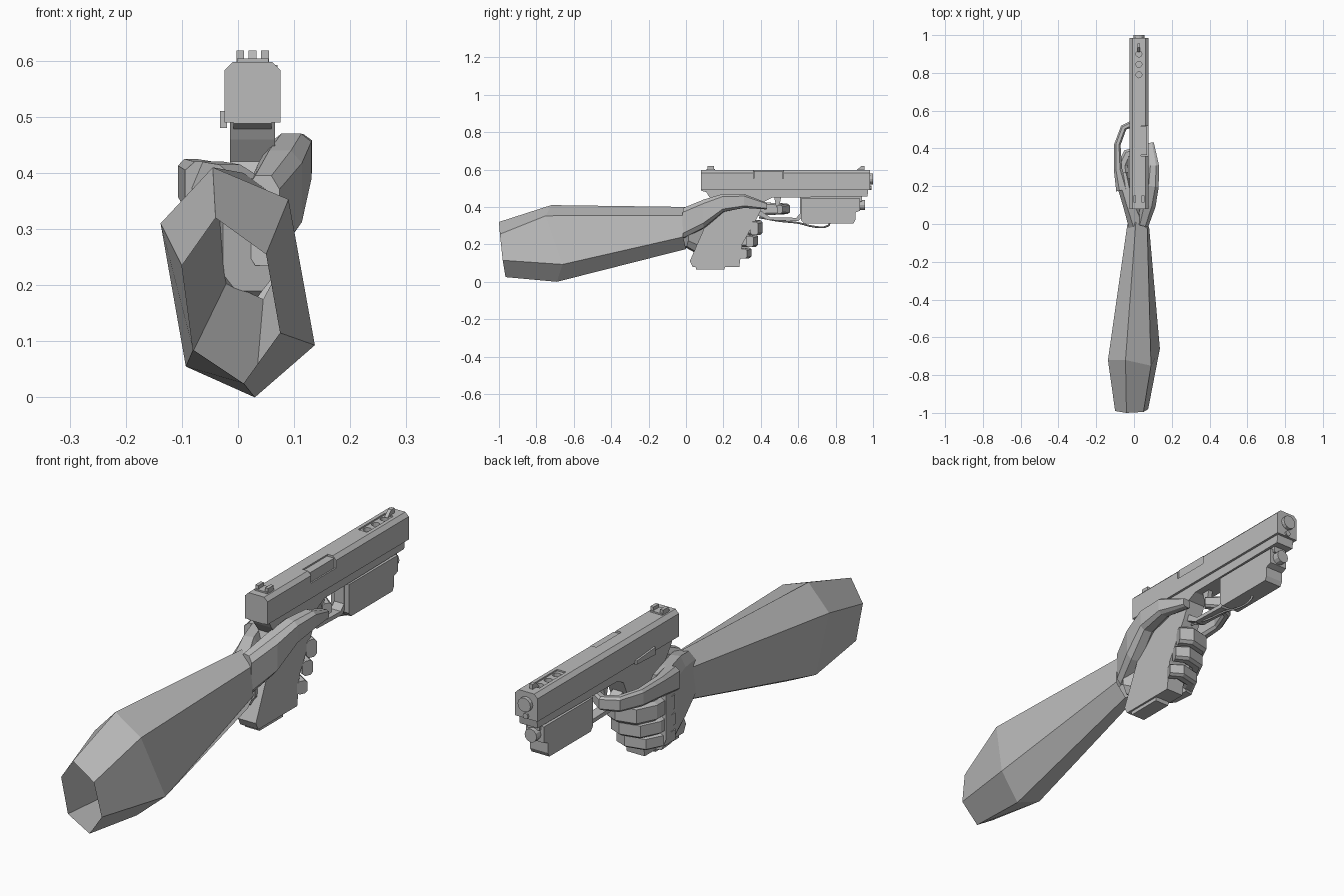
import bpy, bmesh, math
from mathutils import Vector

cube = bpy.data.objects.get("Cube")
if cube:
    bpy.data.objects.remove(cube)

grey = bpy.data.materials.new("plain_grey")
grey.use_nodes = True
grey.diffuse_color = (0.5, 0.5, 0.5, 1)
grey.node_tree.nodes["Principled BSDF"].inputs["Base Color"].default_value = (0.5, 0.5, 0.5, 1)

CX = 0.026  # middle plane of the pistol


def loft(name, rings, cap_start=True, cap_end=True):
    """Join rings of equal point count into one flat shaded object."""
    bm = bmesh.new()
    loops = [[bm.verts.new(p) for p in ring] for ring in rings]
    n = len(loops[0])
    for a, b in zip(loops, loops[1:]):
        for i in range(n):
            j = (i + 1) % n
            bm.faces.new((a[i], a[j], b[j], b[i]))
    if cap_start:
        bm.faces.new(loops[0][::-1])
    if cap_end:
        bm.faces.new(loops[-1])
    bmesh.ops.recalc_face_normals(bm, faces=bm.faces)
    mesh = bpy.data.meshes.new(name)
    bm.to_mesh(mesh)
    bm.free()
    mesh.materials.append(grey)
    obj = bpy.data.objects.new(name, mesh)
    bpy.context.collection.objects.link(obj)
    return obj


def side_prism(name, profile, half, cx=CX):
    """Extrude a (y, z) profile across x."""
    return loft(name, [[(cx + s * half, y, z) for y, z in profile] for s in (-1, 1)])


def box(name, x, y, z):
    return loft(name, [[(x[0], b, c), (x[1], b, c), (x[1], b, d), (x[0], b, d)]
                       for b in y for c, d in (z,)])


def rod(name, centre, radius, length, axis="Y", sides=12):
    """Cylinder starting at centre and running along y or z."""
    rings = []
    for t in (0, length):
        ring = []
        for i in range(sides):
            a = math.tau * i / sides
            u, v = radius * math.cos(a), radius * math.sin(a)
            off = (u, t, v) if axis == "Y" else (u, v, t)
            ring.append(Vector(centre) + Vector(off))
        rings.append(ring)
    return loft(name, rings)


def limb(name, path):
    """Loft upright bevelled sections along (x, y, z, half thickness, half height)."""
    pts = [Vector(p[:3]) for p in path]
    rings = []
    for i, (x, y, z, t, h) in enumerate(path):
        d = pts[min(i + 1, len(pts) - 1)] - pts[max(i - 1, 0)]
        side = Vector((d.y, -d.x, 0)).normalized()
        shape = ((-1, -.7), (-.5, -1), (.5, -1), (1, -.7), (1, .7), (.5, 1), (-.5, 1), (-1, .7))
        rings.append([pts[i] + side * (u * t) + Vector((0, 0, v * h)) for u, v in shape])
    return loft(name, rings)


def cut(target, cutters):
    for c in cutters:
        mod = target.modifiers.new("cut", "BOOLEAN")
        mod.object, mod.solver = c, "EXACT"
        c.hide_render = True
        bpy.context.view_layer.objects.active = target
        bpy.ops.object.modifier_apply(modifier=mod.name)
        bpy.data.objects.remove(c)


# Forearm: open hexagonal sleeve
sleeve_end = [(-.04, -1, .32), (.05, -.995, .255), (.075, -.98, .115),
              (.01, -.965, .025), (-.08, -.975, .085), (-.1, -.99, .235)]
bulge = [(-.045, -.72, .41), (.09, -.75, .353), (.137, -.66, .093),
         (.03, -.69, 0), (-.093, -.7, .055), (-.138, -.72, .31)]
wrist = [(.01, .01, .4), (.07, -.02, .355), (.08, -.015, .24),
         (.045, 0, .175), (-.02, 0, .205), (-.035, 0, .34)]
loft("forearm", [sleeve_end, bulge, wrist], False, False)

# Palm on the outer side of the grip, thumb on the other
limb("palm", [(.02, -.005, .29, .05, .1), (-.015, .09, .275, .04, .14),
              (-.045, .19, .265, .04, .155), (-.06, .27, .265, .035, .15)])
limb("thumb", [(.045, -.01, .315, .03, .08), (.075, .1, .365, .04, .075),
               (.095, .2, .422, .036, .048), (.102, .31, .432, .03, .037),
               (.085, .43, .405, .02, .018)])

# Trigger finger reaching into the guard
limb("index_finger", [(-.06, .18, .37, .035, .05), (-.085, .29, .385, .022, .04),
                      (-.088, .42, .39, .017, .034), (-.055, .51, .39, .017, .03),
                      (.0, .535, .39, .02, .027), (.05, .5, .388, .018, .022)])

# Three fingers wrapped round the front of the grip
for name, z, h, back in (("middle_finger", .29, .04, 0),
                         ("ring_finger", .22, .033, .025),
                         ("little_finger", .155, .029, .06)):
    limb(name, [(-.055, .2, z, .035, h), (-.062, .31 - back, z, .028, h),
                (-.035, .37 - back, z, .026, h), (.03, .385 - back, z, .025, h),
                (.075, .365 - back, z - .005, .022, h * .9)])

# Slide with chamfered top
slide_section = [(-.05, .49), (.05, .49), (.05, .583), (.035, .598), (-.035, .598), (-.05, .583)]
slide = loft("slide", [[(CX + x, y, z) for x, z in slide_section] for y in (.08, .985)])
port_cut = box("port_cutter", (CX + .012, .09), (.36, .52), (.552, .62))
slot_cut = box("slot_cutter", (CX - .02, CX + .02), (.76, .93), (.592, .62))
vents = [rod("vent_cutter", (CX, y, .575), .016, .05, "Z") for y in (.79, .845, .9)]
cut(slide, [port_cut, slot_cut] + vents)
box("ejection_cover", (CX + .008, CX + .044), (.364, .516), (.545, .592))

# Sights
for s in (-1, 1):
    box("rear_sight_post", (CX + s * .022 - .007, CX + s * .022 + .007), (.115, .15), (.594, .618))
box("rear_sight_base", (CX - .028, CX + .028), (.11, .155), (.594, .604))
side_prism("front_sight", [(.91, .594), (.955, .594), (.955, .618), (.935, .618)], .007)

# Muzzle and guide rod
rod("barrel_muzzle", (CX, .97, .55), .029, .03)
rod("guide_rod", (CX, .97, .502), .012, .022, sides=8)

# Frame and grip in one side profile
side_prism("frame", [(.1, .495), (.12, .46), (.15, .42), (.09, .27), (.02, .11), (.035, .08),
                     (.285, .08), (.3, .2), (.39, .36), (.42, .43), (.46, .45),
                     (.97, .455), (.975, .495)], .04)
side_prism("beavertail", [(.08, .5), (.08, .488), (.13, .472), (.2, .46), (.2, .5)], .034)
side_prism("magazine_base", [(.055, .065), (.205, .065), (.21, .085), (.05, .085)], .032)
side_prism("slide_lever", [(.24, .48), (.36, .485), (.36, .5), (.24, .51)], .006, cx=-.026)

# Trigger guard and trigger
side_prism("trigger_guard", [(.38, .36), (.44, .33), (.6, .325), (.635, .36), (.635, .46), (.61, .46),
                             (.61, .365), (.59, .342), (.45, .345), (.4, .38)], .022)
side_prism("trigger", [(.47, .46), (.51, .46), (.5, .41), (.515, .365), (.495, .37), (.48, .41)], .01)

# Lamp under the barrel
side_prism("lamp_body", [(.615, .33), (.63, .312), (.895, .312), (.905, .33),
                         (.905, .37), (.93, .38), (.93, .445), (.615, .445)], .04)
side_prism("lamp_rail", [(.62, .43), (.94, .43), (.94, .46), (.62, .46)], .028)
rod("lamp_lens", (CX, .92, .41), .027, .038)

# Switch cable hanging from lamp to grip
curve = bpy.data.curves.new("switch_cable", "CURVE")
curve.dimensions = "3D"
curve.bevel_depth, curve.bevel_resolution, curve.resolution_u = .005, 0, 3
line = curve.splines.new("BEZIER")
cable = [(.39, .345), (.5, .325), (.6, .315), (.69, .294), (.76, .3), (.77, .318)]
line.bezier_points.add(len(cable) - 1)
for point, (y, z) in zip(line.bezier_points, cable):
    point.co = (CX, y, z)
    point.handle_left_type = point.handle_right_type = "AUTO"
curve.materials.append(grey)
bpy.context.collection.objects.link(bpy.data.objects.new("switch_cable", curve))
